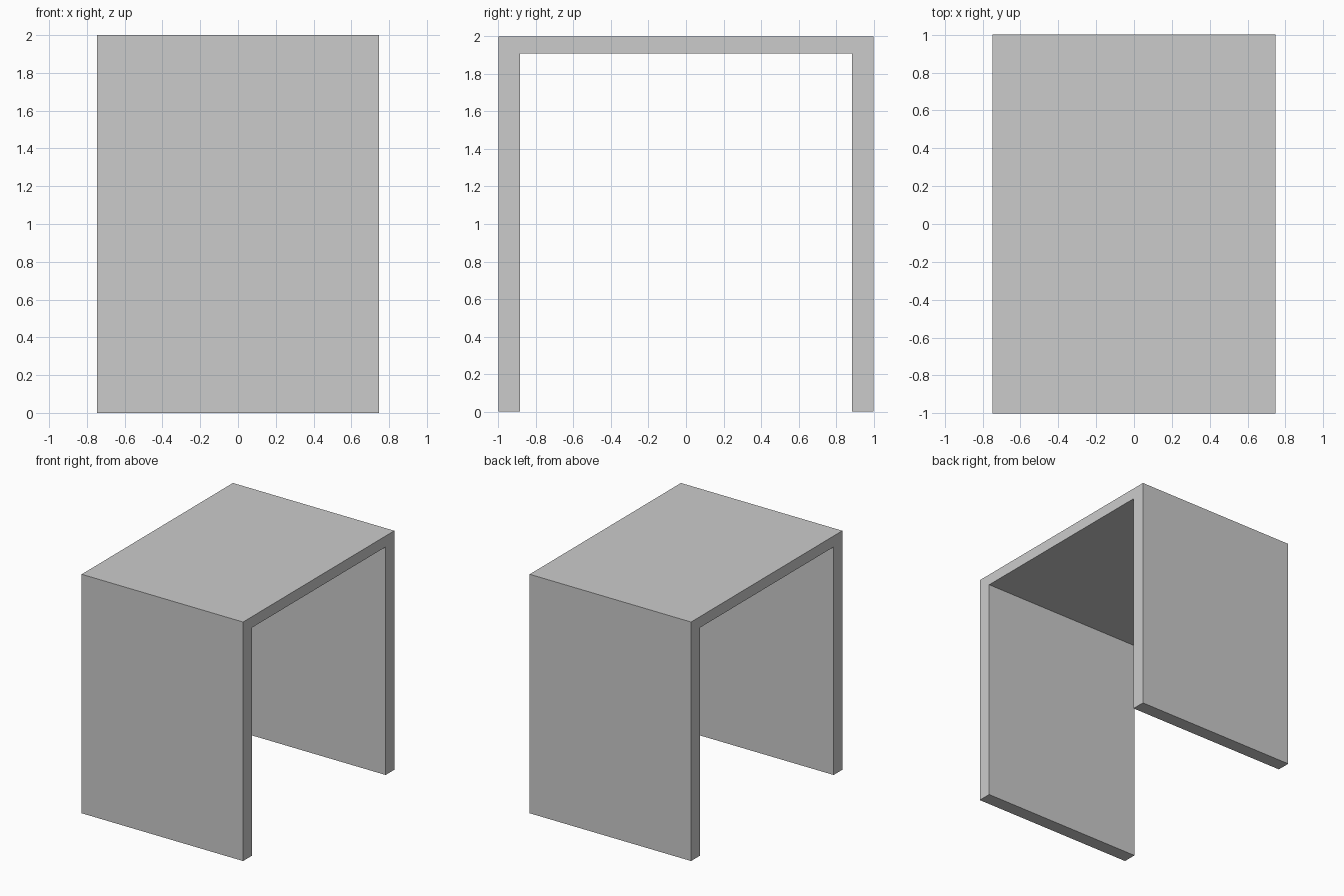
import bpy, bmesh

if "Cube" in bpy.data.objects:
    bpy.data.objects.remove(bpy.data.objects["Cube"])

HALF_X, HALF_Y, HEIGHT = 0.747, 1.0, 2.0
LEG, TOP = 0.115, 0.092

# One-piece table: an upside-down U profile in the YZ plane, extruded along x
inner_y, inner_z = HALF_Y - LEG, HEIGHT - TOP
half = [(HALF_Y, HEIGHT), (HALF_Y, 0), (inner_y, 0), (inner_y, inner_z)]
profile = half + [(-y, z) for y, z in reversed(half)]

bm = bmesh.new()
face = bm.faces.new([bm.verts.new((-HALF_X, y, z)) for y, z in profile])
result = bmesh.ops.extrude_face_region(bm, geom=[face])
moved = [g for g in result["geom"] if isinstance(g, bmesh.types.BMVert)]
bmesh.ops.translate(bm, verts=moved, vec=(2 * HALF_X, 0, 0))
bmesh.ops.recalc_face_normals(bm, faces=bm.faces)

mesh = bpy.data.meshes.new("side_table")
bm.to_mesh(mesh)
bm.free()
bpy.context.collection.objects.link(bpy.data.objects.new("side_table", mesh))
